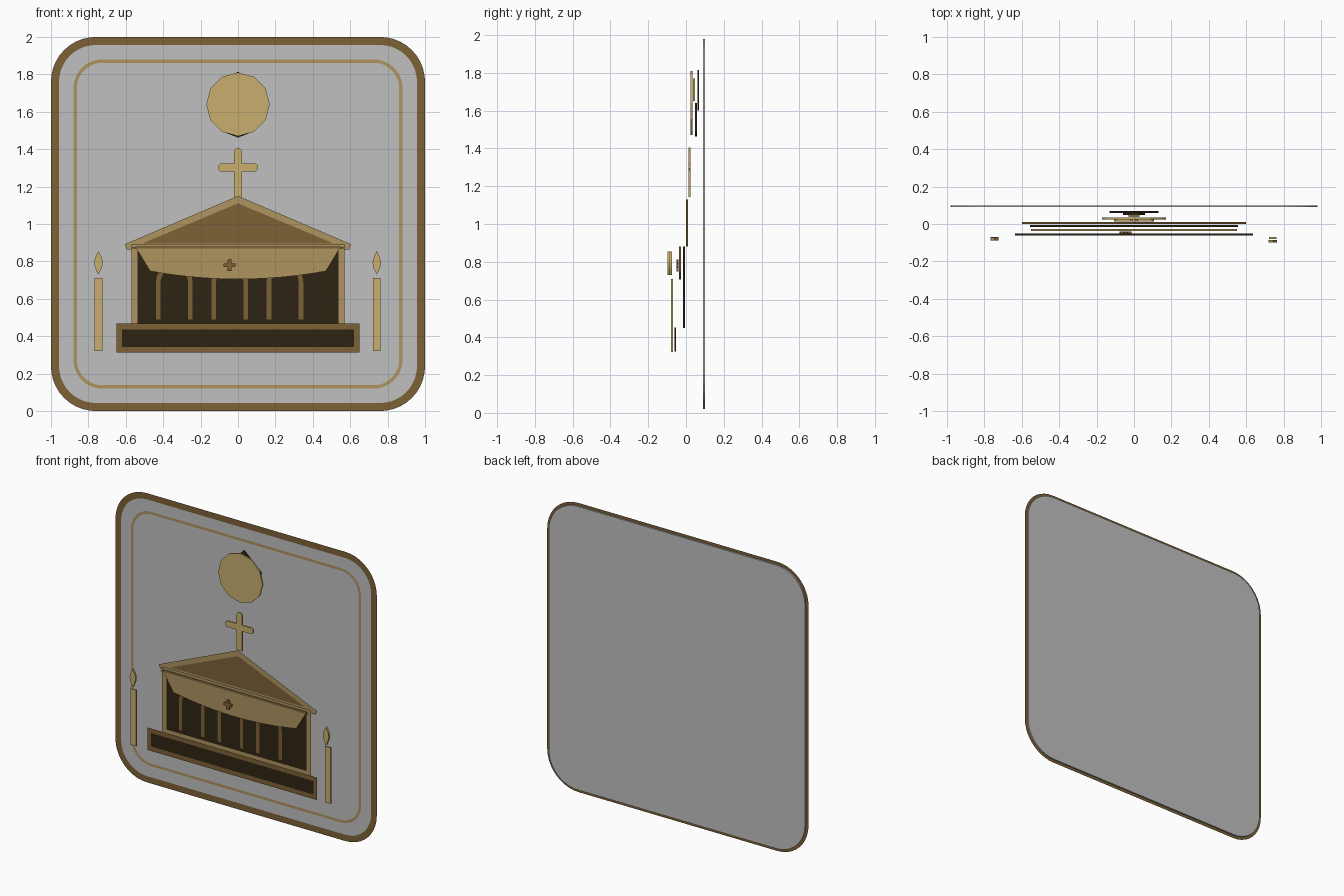
import bpy, bmesh
from math import sin, cos, pi

cube = bpy.data.objects.get("Cube")
if cube:
    bpy.data.objects.remove(cube, do_unlink=True)


def material(name, rgb):
    m = bpy.data.materials.new(name)
    m.use_nodes = True
    m.diffuse_color = (*rgb, 1)
    m.node_tree.nodes["Principled BSDF"].inputs["Base Color"].default_value = (*rgb, 1)
    return m


GREY = material("grey", (0.53, 0.53, 0.53))
GOLD = material("gold", (0.58, 0.43, 0.155))
TAN = material("tan", (0.43, 0.296, 0.117))
BROWN = material("brown", (0.205, 0.122, 0.037))
DARK = material("dark_brown", (0.027, 0.017, 0.006))


def finish(name, bm, mat):
    mesh = bpy.data.meshes.new(name)
    bm.to_mesh(mesh)
    bm.free()
    mesh.materials.append(mat)
    obj = bpy.data.objects.new(name, mesh)
    bpy.context.scene.collection.objects.link(obj)
    return obj


def plate(name, pts, y, mat, thick=0.01):
    """Extruded outline of (x, z) points centred on depth y."""
    bm = bmesh.new()
    face = bm.faces.new([bm.verts.new((x, y - thick / 2, z)) for x, z in pts])
    ext = bmesh.ops.extrude_face_region(bm, geom=[face])
    verts = [v for v in ext["geom"] if isinstance(v, bmesh.types.BMVert)]
    bmesh.ops.translate(bm, verts=verts, vec=(0, thick, 0))
    bmesh.ops.recalc_face_normals(bm, faces=bm.faces)
    return finish(name, bm, mat)


def band(name, outer, inner, y, mat, closed=True):
    """Flat ribbon between two matching outlines, facing the front."""
    bm = bmesh.new()
    a, b = ([bm.verts.new((x, y, z)) for x, z in pts] for pts in (outer, inner))
    n = len(a)
    for i in range(n if closed else n - 1):
        j = (i + 1) % n
        f = bm.faces.new((a[i], a[j], b[j], b[i]))
        f.normal_update()
        if f.normal.y > 0:
            f.normal_flip()
    return finish(name, bm, mat)


def rect(x0, x1, z0, z1):
    return [(x0, z0), (x1, z0), (x1, z1), (x0, z1)]


def rounded(half, r, zc=1.0, steps=10):
    pts = []
    for k, (sx, sz) in enumerate([(1, 1), (-1, 1), (-1, -1), (1, -1)]):
        for i in range(steps + 1):
            a = (k + i / steps) * pi / 2
            pts.append((sx * (half - r) + r * cos(a), zc + sz * (half - r) + r * sin(a)))
    return pts


def arc(cx, cz, r, a0, a1, n):
    return [(cx + r * cos(a0 + (a1 - a0) * i / n), cz + r * sin(a0 + (a1 - a0) * i / n))
            for i in range(n + 1)]


def cross(cx, cz, w, arm, up, down, bevel):
    """Cross outline with chamfered arm tips."""
    b = bevel
    right = [(w, -w), (arm - b, -w), (arm, -w + b), (arm, w - b), (arm - b, w), (w, w)]
    top = [(w, up - b), (w - b, up), (b - w, up), (-w, up - b)]
    left = [(-x, -z) for x, z in right]
    foot = [(-w, -down), (w, -down)]
    return [(cx + x, cz + z) for x, z in right + top + left + foot]


# Backing panel and its two painted borders
plate("back_panel", rounded(0.98, 0.22), 0.095, GREY)
band("outer_border", rounded(1.0, 0.24), rounded(0.957, 0.197), 0.089, BROWN)
band("inner_border", rounded(0.88, 0.155), rounded(0.862, 0.137), 0.088, TAN)

# Round disc with the small shapes behind it
plate("disc", arc(0, 1.64, 0.17, 0, 2 * pi * 11 / 12, 11), 0.03, GOLD)
plate("disc_stem", rect(-0.03, 0.03, 1.65, 1.77), 0.042, GOLD)
plate("disc_foot", [(-0.06, 1.485), (0, 1.462), (0.06, 1.485), (0.03, 1.64), (-0.03, 1.64)], 0.053, DARK)
plate("disc_backing", [(-0.13, 1.6), (0.13, 1.6), (0.13, 1.7), (0, 1.815), (-0.13, 1.7)], 0.065, DARK)

# Roof cross
plate("roof_cross", cross(0, 1.303, 0.021, 0.107, 0.102, 0.16, 0.012), 0.018, GOLD)

# Gable
plate("gable", [(-0.6, 0.88), (0.6, 0.88), (0, 1.13)], 0.006, BROWN)
band("gable_trim",
     [(-0.595, 0.865), (-0.605, 0.892), (0, 1.15), (0.605, 0.892), (0.595, 0.865)],
     [(-0.56, 0.87), (-0.55, 0.88), (0, 1.11), (0.55, 0.88), (0.56, 0.87)],
     -0.001, TAN, closed=False)
band("gable_beam", [(-0.595, 0.895), (0.595, 0.895)], [(-0.595, 0.865), (0.595, 0.865)],
     -0.002, TAN, closed=False)

# Building wall and its frame
plate("wall", rect(-0.555, 0.555, 0.45, 0.88), -0.01, DARK)
band("wall_frame", rect(-0.57, 0.57, 0.435, 0.893), rect(-0.537, 0.537, 0.465, 0.865), -0.016, TAN)

# Arched openings
for i, cx in enumerate((-0.341, -0.044, 0.251)):
    outer, inner = ([(cx + r, 0.49)] + arc(cx, 0.69, r, 0, pi, 12) + [(cx - r, 0.49)]
                    for r in (0.098, 0.073))
    band(f"arch_{i + 1}", outer, inner, -0.02, BROWN, closed=False)

# Hanging canopy with a curved lower hem
hem = [(0.47 * t / 6, 0.705 + 0.043 * (t / 6) ** 2) for t in range(-6, 7)]
plate("canopy", hem + [(0.55, 0.88), (-0.55, 0.88)], -0.032, TAN)
band("canopy_rail", [(-0.565, 0.876), (0.565, 0.876)], [(-0.565, 0.87), (0.565, 0.87)],
     -0.038, BROWN, closed=False)
plate("canopy_cross", cross(-0.045, 0.78, 0.01, 0.032, 0.032, 0.032, 0.004), -0.045, BROWN)

# Base step
plate("base", rect(-0.637, 0.637, 0.325, 0.452), -0.057, DARK)
band("base_frame", rect(-0.65, 0.65, 0.312, 0.467), rect(-0.62, 0.62, 0.343, 0.436), -0.063, BROWN)

# Candles on both sides
for side, cx, y in (("right", -0.746, -0.08), ("left", 0.742, -0.092)):
    plate(f"{side}_candle", rect(cx - 0.021, cx + 0.021, 0.322, 0.71), -0.074, GOLD)
    flame = [(cx + s * 0.022 * sin(pi * t / 8), 0.73 + 0.125 * (t if s > 0 else 8 - t) / 8)
             for s in (1, -1) for t in range(8)]
    plate(f"{side}_flame", flame, y, GOLD, 0.014)
